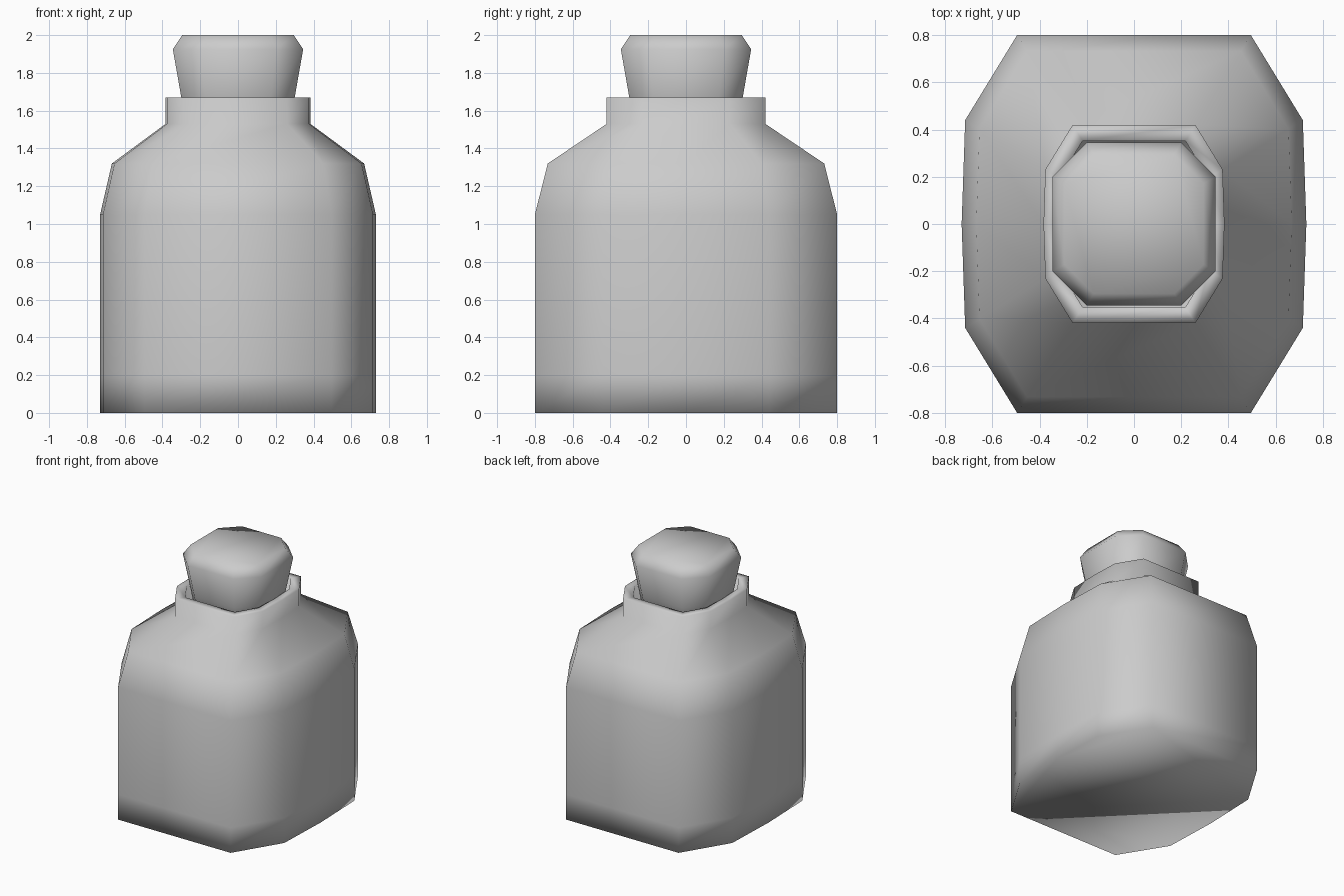
import bpy, bmesh

if "Cube" in bpy.data.objects:
    bpy.data.objects.remove(bpy.data.objects["Cube"])


def loft(name, section, levels):
    """Stack scaled copies of a cross-section: levels are (z, scale)."""
    bm = bmesh.new()
    rings = [[bm.verts.new((x * s, y * s, z)) for x, y in section] for z, s in levels]
    n = len(section)
    for a, b in zip(rings, rings[1:]):
        for i in range(n):
            j = (i + 1) % n
            bm.faces.new((a[i], a[j], b[j], b[i]))
    bm.faces.new(rings[0][::-1])
    bm.faces.new(rings[-1])
    for f in bm.faces:
        f.smooth = True
    bmesh.ops.recalc_face_normals(bm, faces=bm.faces)
    mesh = bpy.data.meshes.new(name)
    bm.to_mesh(mesh)
    bm.free()
    obj = bpy.data.objects.new(name, mesh)
    bpy.context.collection.objects.link(obj)
    return obj


def mirrored(quarter):
    """Complete a section from its right half (bottom to top), mirrored in x."""
    return quarter + [(-x, y) for x, y in reversed(quarter)]


# Bottle: chamfered section, shoulder, neck, rim and the well inside the neck
bottle_section = mirrored([(0.495, -0.8), (0.715, -0.44), (0.73, 0),
                           (0.715, 0.44), (0.495, 0.8)])
loft("bottle", bottle_section,
     [(0, 1), (0.2, 1), (1.05, 1), (1.32, 0.915), (1.53, 0.525),
      (1.67, 0.525), (1.67, 0.44), (1.45, 0.44)])

# Stopper: tapered octagonal plug with a bevelled top
stopper_section = mirrored([(0.2, -0.345), (0.345, -0.2), (0.345, 0.2), (0.2, 0.345)])
loft("stopper", stopper_section,
     [(1.46, 0.77), (1.67, 0.87), (1.925, 1), (2.0, 0.855)])
